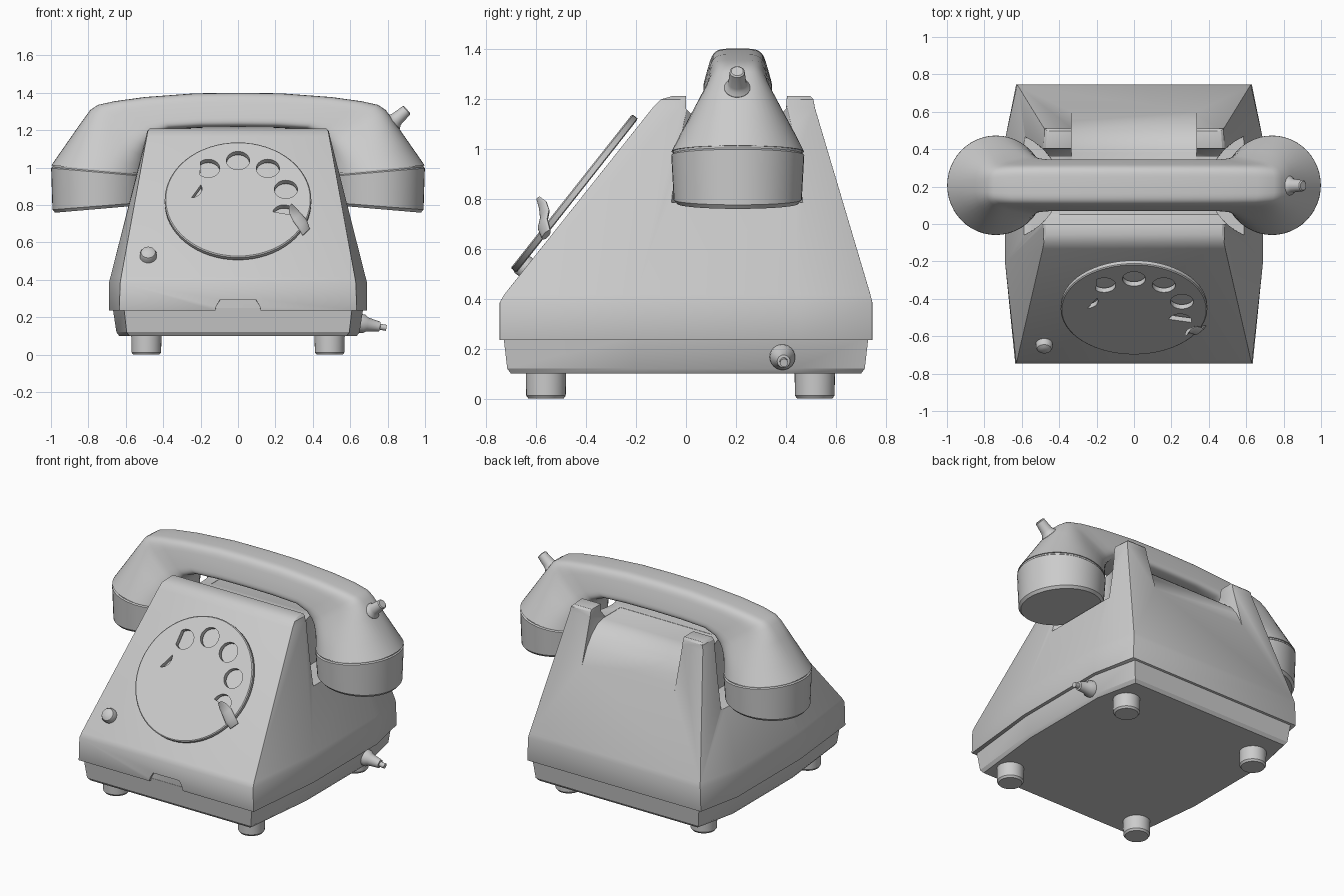
import bpy, bmesh, math
from mathutils import Vector, Matrix

if "Cube" in bpy.data.objects:
    bpy.data.objects.remove(bpy.data.objects["Cube"])


def loft(name, rings, angle=35, smooth=True):
    """Closed skin through equal-length rings of points, capped at both ends."""
    bm = bmesh.new()
    vs = [[bm.verts.new(p) for p in r] for r in rings]
    n = len(vs[0])
    for a, b in zip(vs, vs[1:]):
        for i in range(n):
            j = (i + 1) % n
            bm.faces.new((a[i], a[j], b[j], b[i]))
    bm.faces.new(vs[0])
    bm.faces.new(vs[-1])
    bmesh.ops.recalc_face_normals(bm, faces=bm.faces)
    me = bpy.data.meshes.new(name)
    bm.to_mesh(me)
    bm.free()
    ob = bpy.data.objects.new(name, me)
    bpy.context.collection.objects.link(ob)
    if smooth:
        shade(ob, angle)
    return ob


def select(ob):
    bpy.ops.object.select_all(action='DESELECT')
    ob.select_set(True)
    bpy.context.view_layer.objects.active = ob


def shade(ob, angle):
    select(ob)
    bpy.ops.object.shade_smooth_by_angle(angle=math.radians(angle))


def apply(ob, kind, **props):
    m = ob.modifiers.new(kind.title(), kind)
    for k, v in props.items():
        setattr(m, k, v)
    select(ob)
    bpy.ops.object.modifier_apply(modifier=m.name)


def cut(ob, cutter):
    apply(ob, 'BOOLEAN', object=cutter, operation='DIFFERENCE', solver='EXACT')
    bpy.data.objects.remove(cutter)


def lathe(name, profile, loc, axis=(0, 0, 1), n=32, sx=1, sy=1):
    """Round part from (radius, height) pairs along an axis."""
    m = Matrix.Translation(loc) @ Vector(axis).to_track_quat('Z', 'Y').to_matrix().to_4x4()
    return loft(name, [[m @ Vector((r * sx * math.cos(2 * math.pi * i / n),
                                    r * sy * math.sin(2 * math.pi * i / n), h))
                        for i in range(n)] for r, h in profile])


def prism(name, pts, x0, x1):
    return loft(name, [[(x, y, z) for y, z in pts] for x in (x0, x1)], smooth=False)


def plan(z, f, b, cx, sx, k0, k1):
    """Horizontal outline: narrow front and back, wider flanks."""
    half = [(cx, f), (sx, k0), (sx, k1), (cx - 0.005, b)]
    return [(x, y, z) for x, y in half] + [(-x, y, z) for x, y in reversed(half)]


# Lower tray and feet
base = loft("base_tray", [plan(0.10, -0.70, 0.70, 0.58, 0.635, -0.2, 0.42),
                          plan(0.12, -0.715, 0.715, 0.595, 0.65, -0.2, 0.43),
                          plan(0.25, -0.73, 0.73, 0.61, 0.67, -0.2, 0.44)], 30)
for side, sx in (("left", -0.49), ("right", 0.49)):
    for end, y in (("front", -0.56), ("back", 0.515)):
        lathe(f"foot_{end}_{side}", [(0.07, 0), (0.079, 0.012), (0.081, 0.11)], (sx, y, 0))

# Housing with sloped front, cradle trough, rear saddle and cup recesses
body = loft("housing", [plan(0.235, -0.745, 0.745, 0.635, 0.69, -0.2, 0.45),
                        plan(0.385, -0.745, 0.745, 0.63, 0.69, -0.2, 0.45),
                        plan(0.415, -0.728, 0.738, 0.625, 0.682, -0.2, 0.45),
                        plan(1.165, -0.132, 0.515, 0.488, 0.492, -0.02, 0.42),
                        plan(1.197, -0.10, 0.51, 0.482, 0.485, -0.01, 0.41),
                        plan(1.21, -0.055, 0.498, 0.47, 0.472, 0.0, 0.40)], smooth=False)
cut(body, prism("cut_trough", [(0, 1.3), (0, 1.16), (0.05, 1.11), (0.36, 1.11),
                               (0.4, 1.16), (0.41, 1.3)], -0.8, 0.8))
cut(body, prism("cut_saddle", [(0.2, 1.3), (0.2, 1.108), (0.38, 1.108), (0.44, 1.092),
                               (0.5, 1.045), (0.55, 0.98), (0.605, 0.87), (0.9, 0.8),
                               (0.9, 1.3)], -0.335, 0.335))
for s in (-1, 1):
    cut(body, lathe("cut_cup", [(1, 0.785), (1, 1.4)], (0.76 * s, 0.205, 0),
                    n=48, sx=0.36, sy=0.3))
cut(body, loft("cut_front_notch", [[(-0.125, y, 0.2), (0.125, y, 0.2), (0.118, y, 0.255),
                                    (0.095, y, 0.295), (-0.095, y, 0.295), (-0.118, y, 0.255)]
                                   for y in (-0.8, -0.728)], smooth=False))
apply(body, 'BEVEL', width=0.008, segments=2, limit_method='ANGLE', angle_limit=math.radians(40))
shade(body, 32)

# Dial plate on the sloped face
DIAL = Matrix.Translation((0, -0.458, 0.83)) @ Matrix.Rotation(math.radians(51.7), 4, 'X')
AXIS = DIAL.to_3x3() @ Vector((0, 0, 1))
dial = lathe("dial_plate", [(0.385, -0.03), (0.392, -0.026), (0.392, -0.005), (0.386, 0)],
             DIAL.translation, AXIS, 64)
# Finger holes: position angle, visible arc start and end
for pos, a0, a1 in ((90, 0, 350), (53, 0, 350), (15, 0, 350), (127, -135, 130),
                    (164, -85, 25), (-22, -10, 165)):
    c = Vector((math.cos(math.radians(pos)), math.sin(math.radians(pos)), 0)) * 0.265
    arc = [math.radians(a0 + (a1 - a0) * i / 31) for i in range(32)]
    cut(dial, loft("cut_hole", [[DIAL @ (c + Vector((0.062 * math.cos(a), 0.062 * math.sin(a), h)))
                                 for a in arc] for h in (-0.035, 0.05)], smooth=False))
shade(dial, 30)

# Curved finger stop
stop = []
for u, v, h, w, t in ((0.365, -0.2, -0.03, 0.03, 0.010), (0.345, -0.175, 0.008, 0.036, 0.011),
                      (0.315, -0.14, 0.025, 0.034, 0.011), (0.29, -0.115, 0.055, 0.026, 0.010),
                      (0.28, -0.105, 0.085, 0.012, 0.006)):
    stop.append([DIAL @ Vector((u + 0.64 * w * math.cos(a) + 0.3 * t * math.sin(a),
                                v + 0.77 * w * math.cos(a) - 0.3 * t * math.sin(a),
                                h + t * math.sin(a)))
                 for a in [2 * math.pi * i / 16 for i in range(16)]])
loft("finger_stop", stop, 50)

# Front push button
lathe("front_button", [(0.045, -0.03), (0.045, 0.022), (0.038, 0.036), (0.022, 0.044), (0.008, 0.046)],
      (-0.48, -0.64, 0.525), AXIS)


def section(inner, outer, w, taper, e, n=48):
    """Handset cross-section from its inner (x, z) to its outer (x, z) side."""
    a, b = Vector((inner[0], 0.207, inner[1])), Vector((outer[0], 0.207, outer[1]))
    pts = []
    for i in range(n):
        t = 2 * math.pi * i / n
        c = math.copysign(abs(math.cos(t)) ** (2 / e), math.cos(t))
        s = math.copysign(abs(math.sin(t)) ** (2 / e), math.sin(t))
        p = a.lerp(b, (c + 1) / 2)
        p.y += w * s * (1 - taper * (c + 1) / 2)
        pts.append(p)
    return pts


def flip(ring):
    return [Vector((-p.x, p.y, p.z)) for p in ring]


# Handset grip flaring into round ends
half = [section((0, 1.215), (0, 1.40), 0.15, 0.35, 5),
        section((0.2, 1.213), (0.23, 1.397), 0.15, 0.35, 5),
        section((0.36, 1.205), (0.5, 1.377), 0.15, 0.35, 5),
        section((0.43, 1.175), (0.66, 1.355), 0.152, 0.35, 5),
        section((0.465, 1.135), (0.75, 1.335), 0.16, 0.38, 4.5),
        section((0.48, 1.10), (0.79, 1.308), 0.175, 0.36, 3.6),
        section((0.485, 1.05), (0.85, 1.225), 0.206, 0.22, 2.6),
        section((0.482, 1.0), (0.93, 1.11), 0.24, 0.08, 2.15),
        section((0.478, 0.965), (0.998, 1.012), 0.265, 0, 2)]
loft("handset_grip", [flip(r) for r in reversed(half)] + half[1:], 40)

# Ear and mouth cups
cup = [section((0.484, 0.967), (0.992, 1.013), 0.259, 0, 2),
       section((0.484, 0.957), (0.992, 1.003), 0.259, 0, 2),
       section((0.477, 0.951), (0.999, 0.997), 0.266, 0, 2),
       section((0.487, 0.815), (0.992, 0.775), 0.256, 0, 2),
       section((0.502, 0.80), (0.978, 0.759), 0.242, 0, 2)]
loft("right_cup", cup, 30)
loft("left_cup", [flip(r) for r in cup], 30)

# Cord strain reliefs on handset and base
lathe("handset_cord_stub", [(0.052, -0.04), (0.052, 0.015), (0.04, 0.03), (0.036, 0.045),
                            (0.03, 0.108), (0.024, 0.113)], (0.82, 0.205, 1.235), (0.75, 0, 0.66), 24)
lathe("base_cord_stub", [(0.052, -0.02), (0.05, 0.025), (0.038, 0.042), (0.026, 0.11),
                         (0.016, 0.112), (0.016, 0.145)], (0.65, 0.385, 0.168), (0.985, 0.05, -0.17), 24)
